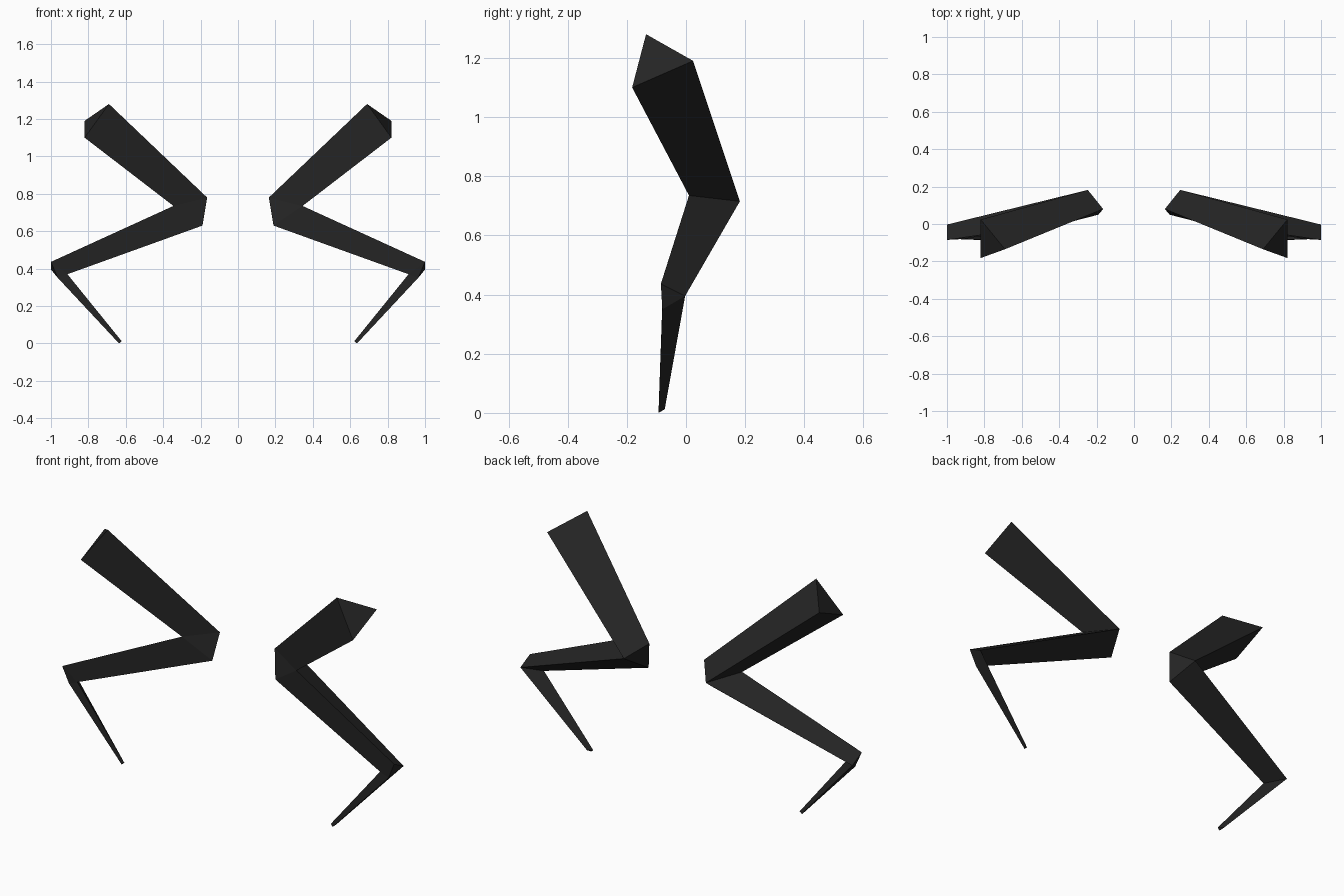
import bpy, bmesh

if "Cube" in bpy.data.objects:
    bpy.data.objects.remove(bpy.data.objects["Cube"])

mat = bpy.data.materials.new("charcoal black")
mat.diffuse_color = (0.018, 0.018, 0.018, 1)
mat.use_nodes = True
mat.node_tree.nodes["Principled BSDF"].inputs["Base Color"].default_value = mat.diffuse_color

# Three-sided limb: each joint keeps two corners of the ring and swaps the outer one
top = [(0.69, -0.135, 1.28), (0.82, 0.024, 1.19), (0.82, -0.182, 1.10)]
knee_out, knee_back, knee_in, knee_low = (
    (0.165, 0.08, 0.78), (0.247, 0.182, 0.715), (0.345, 0.01, 0.735), (0.19, 0.05, 0.63))
ankle_out, ankle_back, ankle_in, ankle_low = (
    (1.0, -0.085, 0.436), (1.0, -0.003, 0.395), (0.912, -0.08, 0.37), (0.963, -0.08, 0.35))
tip = [(0.647, -0.072, 0.012), (0.622, -0.09, 0.012), (0.636, -0.093, 0.0)]


def build_leg(name):
    bm = bmesh.new()
    made = {}

    def v(co):
        if co not in made:
            made[co] = bm.verts.new(co)
        return made[co]

    def face(*cos):
        bm.faces.new([v(c) for c in cos])

    def tube(a, b):
        for i in range(3):
            j = (i + 1) % 3
            face(a[i], a[j], b[j], b[i])

    def knuckle(out, back, inner, low):
        face(out, inner, low)
        face(out, low, back)

    # thigh
    face(*top)
    tube(top, [knee_out, knee_back, knee_in])
    # knee and shin
    knuckle(knee_out, knee_back, knee_in, knee_low)
    tube([knee_back, knee_in, knee_low], [ankle_back, ankle_out, ankle_in])
    # ankle and foot
    knuckle(ankle_out, ankle_back, ankle_in, ankle_low)
    tube([ankle_back, ankle_in, ankle_low], tip)
    face(*tip)

    bmesh.ops.recalc_face_normals(bm, faces=bm.faces)
    mesh = bpy.data.meshes.new(name)
    bm.to_mesh(mesh)
    bm.free()
    mesh.materials.append(mat)
    ob = bpy.data.objects.new(name, mesh)
    bpy.context.collection.objects.link(ob)
    return ob


# mirrored pair of legs
legs = build_leg("jointed_legs")
legs.modifiers.new("mirror", 'MIRROR').use_axis[0] = True
